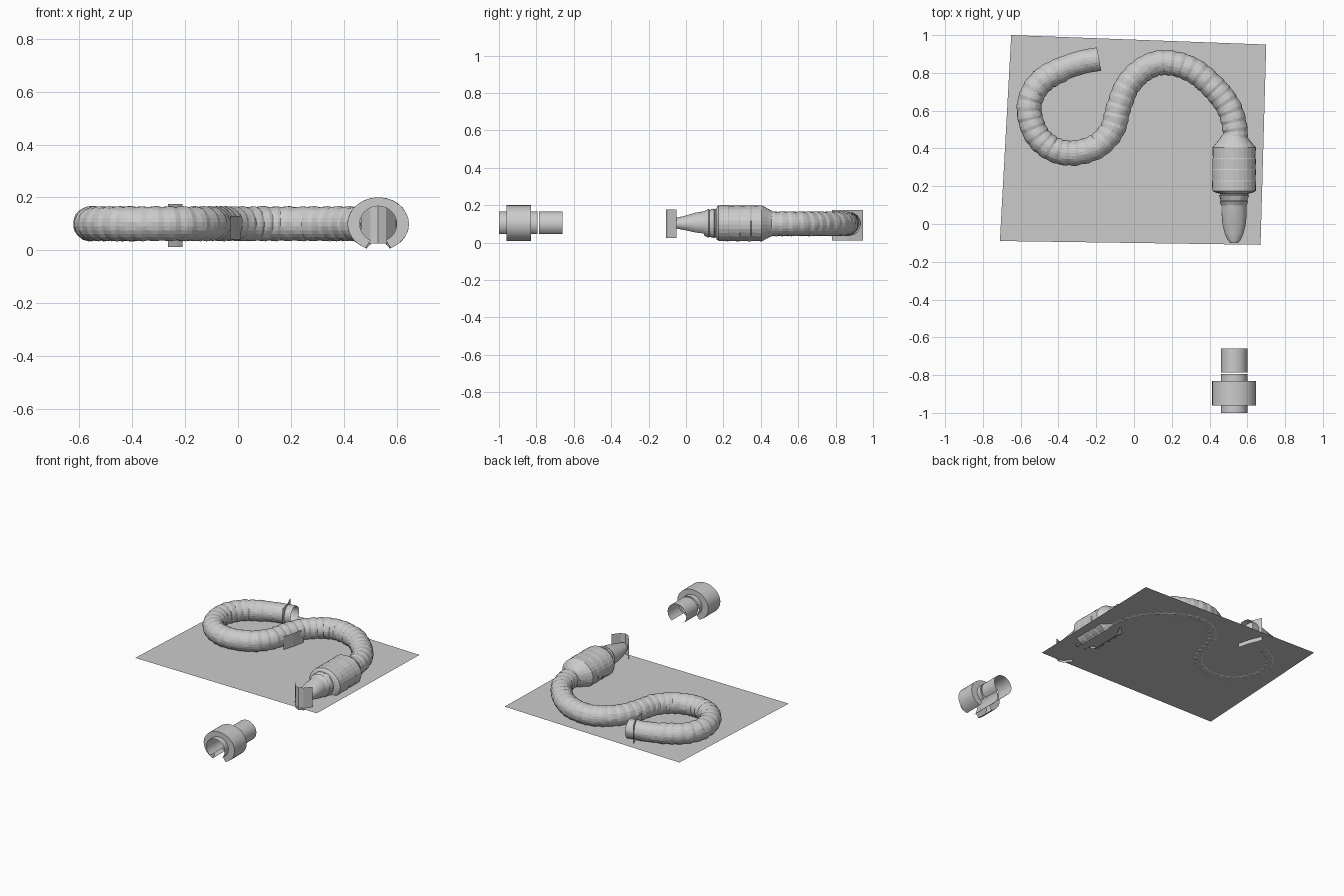
import bpy, bmesh, math, random
from mathutils import Vector

random.seed(4)
if "Cube" in bpy.data.objects:
    bpy.data.objects.remove(bpy.data.objects["Cube"], do_unlink=True)

grey = bpy.data.materials.new("plain_grey")
grey.use_nodes = True
grey.diffuse_color = (0.6, 0.6, 0.6, 1)
grey.node_tree.nodes["Principled BSDF"].inputs["Base Color"].default_value = (0.6, 0.6, 0.6, 1)

AXIS_Z = 0.1
AXIS_X = 0.53


def finish(name, bm, smooth=None):
    mesh = bpy.data.meshes.new(name)
    bm.to_mesh(mesh)
    bm.free()
    obj = bpy.data.objects.new(name, mesh)
    bpy.context.collection.objects.link(obj)
    mesh.materials.append(grey)
    if smooth:
        bpy.ops.object.select_all(action='DESELECT')
        obj.select_set(True)
        bpy.context.view_layer.objects.active = obj
        bpy.ops.object.shade_smooth_by_angle(angle=math.radians(smooth))
    return obj


def loft(name, rings, gap, sides=24, rough=0.0, smooth=None):
    """Open-bottomed shell through rings of (centre, tangent, half width, half height)."""
    bm = bmesh.new()
    rows = []
    for centre, tangent, rx, rz in rings:
        side = Vector((-tangent.y, tangent.x, 0)).normalized()
        row = []
        for i in range(sides + 1):
            a = math.radians(gap + (360 - 2 * gap) * i / sides)
            k = 1 + random.uniform(-rough, rough)
            row.append(bm.verts.new(centre + side * (math.sin(a) * rx * k)
                                    - Vector((0, 0, math.cos(a) * rz * k))))
        rows.append(row)
    for a, b in zip(rows, rows[1:]):
        for i in range(sides):
            bm.faces.new((a[i], b[i], b[i + 1], a[i + 1]))
    return finish(name, bm, smooth)


def straight(name, profile, **options):
    """Loft along y from (y, half width, half height) stations."""
    rings = [(Vector((AXIS_X, y, AXIS_Z)), Vector((0, 1, 0)), rx, rz) for y, rx, rz in profile]
    return loft(name, rings, **options)


def plate(name, plan, low, high):
    """Thin upright sheet that follows a plan line."""
    bm = bmesh.new()
    cols = [[bm.verts.new((x, y, z)) for z in (low, high)] for x, y in plan]
    for a, b in zip(cols, cols[1:]):
        bm.faces.new((a[0], b[0], b[1], a[1]))
    return finish(name, bm)


def sample_curve(points, step):
    """Evenly spaced points along a Catmull-Rom curve."""
    p = [Vector((x, y, AXIS_Z)) for x, y in points]
    p = [2 * p[0] - p[1]] + p + [2 * p[-1] - p[-2]]
    dense = []
    for a, b, c, d in zip(p, p[1:], p[2:], p[3:]):
        for i in range(30):
            t = i / 30
            dense.append(0.5 * (2 * b + (c - a) * t + (2 * a - 5 * b + 4 * c - d) * t * t
                                + (3 * b - a - 3 * c + d) * t ** 3))
    out, travelled = [dense[0]], 0
    for a, b in zip(dense, dense[1:]):
        travelled += (b - a).length
        if travelled >= step:
            out.append(b)
            travelled = 0
    return out


# Ground sheet
bm = bmesh.new()
bm.faces.new([bm.verts.new((x, y, 0.04)) for x, y in
              ((-0.71, -0.09), (0.67, -0.11), (0.70, 0.95), (-0.65, 1.0))])
finish("ground_sheet", bm)

# Winding ribbed hose, each rib narrowing slightly toward the next
path = [(-0.185, 0.873), (-0.28, 0.855), (-0.38, 0.82), (-0.5, 0.745), (-0.555, 0.625),
        (-0.525, 0.49), (-0.445, 0.405), (-0.33, 0.375), (-0.2, 0.41), (-0.115, 0.5),
        (-0.08, 0.62), (-0.03, 0.74), (0.06, 0.825), (0.165, 0.855), (0.3, 0.82),
        (0.41, 0.735), (0.5, 0.62), (0.535, 0.5), (0.53, 0.42)]
points = sample_curve(path, 0.0145)
rings = []
for i, point in enumerate(points):
    tangent = points[min(i + 1, len(points) - 1)] - points[max(i - 1, 0)]
    plain_end = i < 13
    radius = 0.063 if plain_end else (0.064, 0.0665, 0.068)[i % 3]
    rings.append((point, tangent, radius, radius * 0.985))
loft("ribbed_hose", rings, gap=12, rough=0.018)

# Swollen body and neck
straight("swollen_body", [(0.47, 0.064, 0.064), (0.44, 0.085, 0.08), (0.405, 0.115, 0.1),
                          (0.35, 0.113, 0.098), (0.345, 0.116, 0.1), (0.29, 0.114, 0.098),
                          (0.285, 0.116, 0.1), (0.23, 0.114, 0.098), (0.225, 0.116, 0.1),
                          (0.175, 0.115, 0.099), (0.165, 0.095, 0.09), (0.16, 0.075, 0.08)],
         gap=22, rough=0.01)
straight("neck", [(0.18, 0.08, 0.085), (0.155, 0.074, 0.078), (0.15, 0.08, 0.082),
                  (0.125, 0.07, 0.074), (0.12, 0.076, 0.078), (0.095, 0.066, 0.065)],
         gap=22, rough=0.03)

# Tapered nose and its folded cover
straight("nose", [(0.1, 0.066, 0.068), (0.05, 0.066, 0.06), (0.0, 0.062, 0.045),
                  (-0.05, 0.05, 0.033), (-0.085, 0.034, 0.025), (-0.1, 0.02, 0.018)],
         gap=40, smooth=30)
plate("nose_cover", [(0.465, -0.05), (0.5, -0.095), (0.53, -0.108), (0.56, -0.095),
                     (0.597, -0.05)], 0.025, 0.178)

# Upright plates by the hose
plate("end_plate", [(-0.21, 0.78), (-0.23, 0.86), (-0.265, 0.945)], 0.012, 0.175)
plate("side_patch", [(-0.03, 0.53), (-0.008, 0.6), (0.01, 0.69)], 0.04, 0.13)

# Separate pipe coupling: two short pipes and a wide collar
for name, back, front in (("rear_pipe", -0.66, -0.785), ("front_pipe", -0.795, -1.0)):
    straight(name, [(back, 0.07, 0.067), (front, 0.07, 0.067)], gap=35, sides=32, smooth=30)
straight("collar", [(-0.83, 0.07, 0.067), (-0.83, 0.116, 0.1), (-0.96, 0.116, 0.1),
                    (-0.96, 0.07, 0.067)], gap=24, sides=32, smooth=30)
